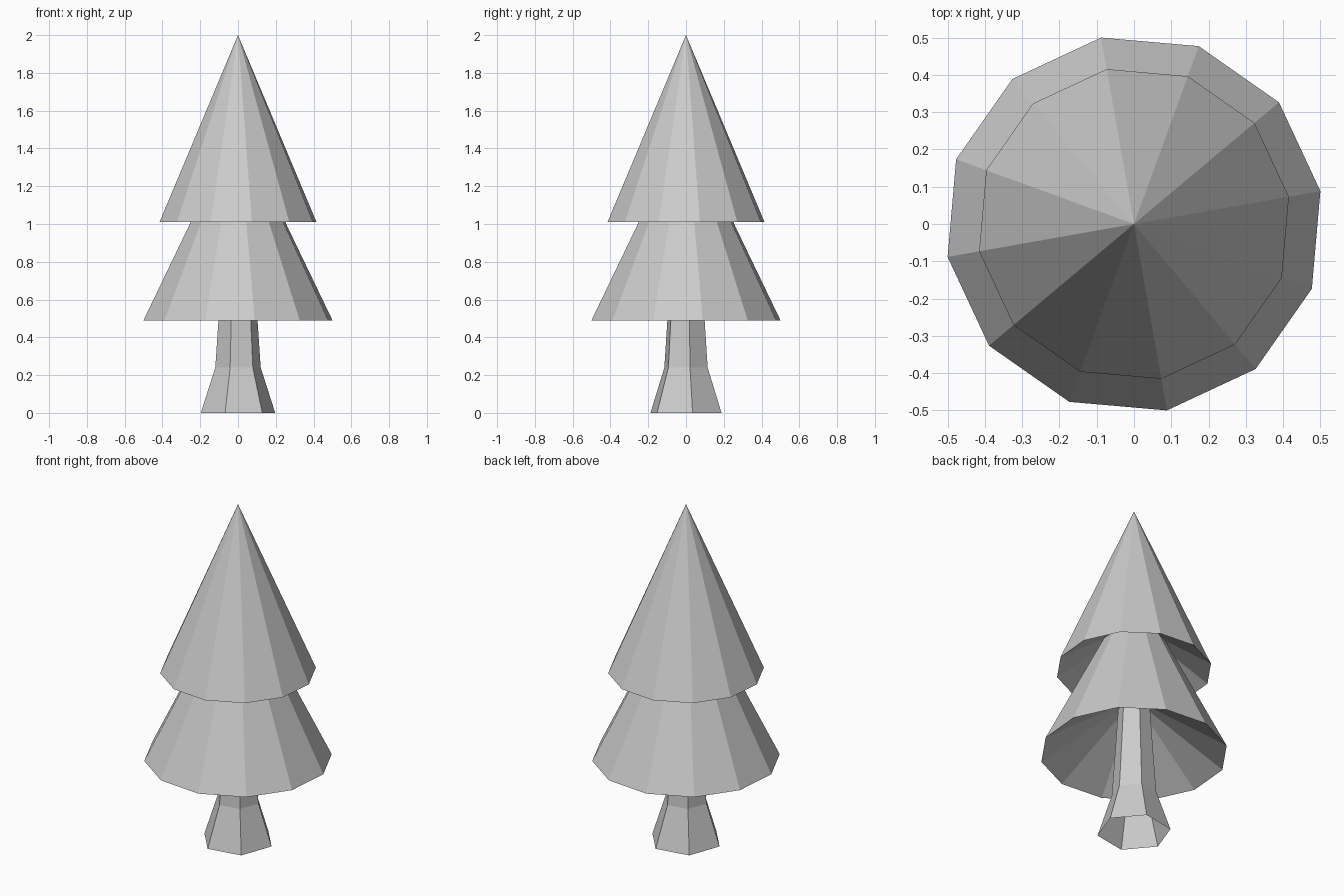
import bpy
import bmesh
from math import cos, sin, tau, radians

cube = bpy.data.objects.get("Cube")
if cube:
    bpy.data.objects.remove(cube, do_unlink=True)

# One plain grey for the whole tree
grey = bpy.data.materials.new("light_grey")
grey.use_nodes = True
colour = (0.6, 0.6, 0.6, 1)
grey.diffuse_color = colour
grey.node_tree.nodes["Principled BSDF"].inputs["Base Color"].default_value = colour

TURN = radians(10)


def lathe(name, profile, sides):
    """Faceted shell swept from (radius, height) points; radius 0 is a tip."""
    bm = bmesh.new()
    rings = []
    for r, z in profile:
        count = sides if r > 0 else 1
        rings.append([bm.verts.new((r * cos(TURN + tau * i / sides),
                                    r * sin(TURN + tau * i / sides), z))
                      for i in range(count)])
    for low, high in zip(rings, rings[1:]):
        for i in range(sides):
            j = (i + 1) % sides
            corners = [low[i % len(low)], low[j % len(low)],
                       high[j % len(high)], high[i % len(high)]]
            bm.faces.new(list(dict.fromkeys(corners)))
    mesh = bpy.data.meshes.new(name)
    bm.to_mesh(mesh)
    bm.free()
    mesh.materials.append(grey)
    obj = bpy.data.objects.new(name, mesh)
    bpy.context.collection.objects.link(obj)
    return obj


# Six-sided trunk, flared and open at the foot
lathe("trunk", [(0.2, 0), (0.122, 0.24), (0.105, 0.49), (0.085, 0.8)], 6)

# Twelve-sided branch tiers, each with a hollowed underside
lathe("lower_branches", [(0, 0.83), (0.508, 0.49), (0, 1.53)], 12)
lathe("upper_branches", [(0, 1.29), (0.422, 1.01), (0, 2)], 12)
